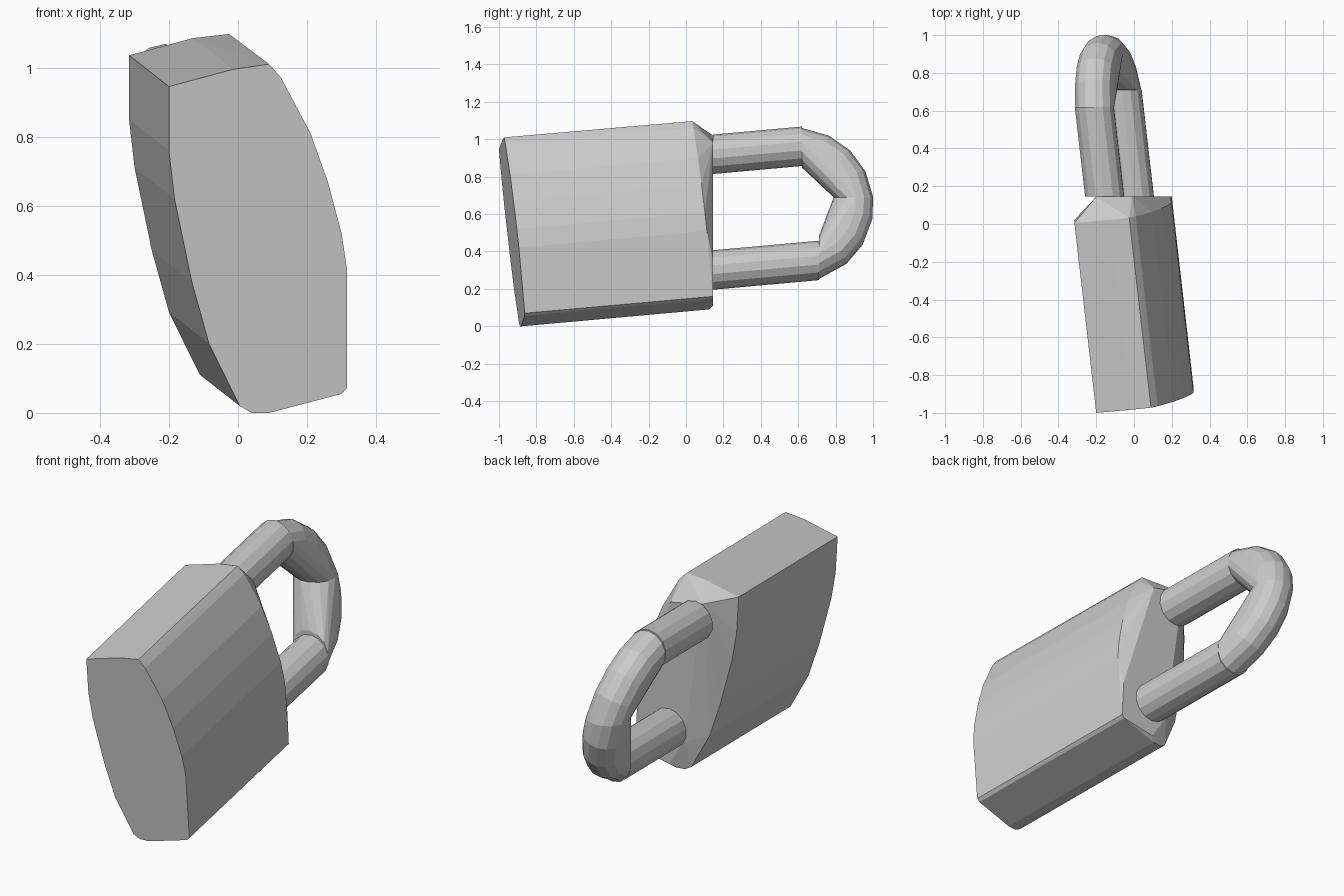
import bpy, bmesh, math
from mathutils import Vector

if "Cube" in bpy.data.objects:
    bpy.data.objects.remove(bpy.data.objects["Cube"])

D = Vector((-0.115, 1, 0.09))            # long axis of the tilted padlock
T = D.normalized()
C = Vector((-0.127, 0.583, 0.65))        # centre of the shackle bend
U = Vector((-0.075, -0.036, 0.308)).normalized()
R, TUBE, SIDES = 0.317, 0.105, 14


def hull(name, pts):
    bm = bmesh.new()
    for p in pts:
        bm.verts.new(p)
    res = bmesh.ops.convex_hull(bm, input=bm.verts[:])
    loose = {e for k in ("geom_interior", "geom_unused") for e in res[k]
             if isinstance(e, bmesh.types.BMVert)}
    bmesh.ops.delete(bm, geom=list(loose), context='VERTS')
    bmesh.ops.dissolve_limit(bm, angle_limit=math.radians(1),
                             verts=bm.verts[:], edges=bm.edges[:])
    bmesh.ops.recalc_face_normals(bm, faces=bm.faces[:])
    me = bpy.data.meshes.new(name)
    bm.to_mesh(me)
    bm.free()
    ob = bpy.data.objects.new(name, me)
    bpy.context.collection.objects.link(ob)
    return ob


def ring(centre, tangent, cut=None):
    """Circle round the tube; cut=(axis, value) slides it onto a flat plane."""
    t = tangent.normalized()
    n = U.cross(T).normalized()
    b = t.cross(n)
    pts = []
    for i in range(SIDES):
        a = 2 * math.pi * i / SIDES
        p = centre + TUBE * (math.cos(a) * n + math.sin(a) * b)
        if cut:
            p = p + t * ((cut[1] - p[cut[0]]) / t[cut[0]])
        pts.append(p)
    return pts


def bend_ring(deg, cut=None):
    a = math.radians(deg)
    return ring(C + R * (math.cos(a) * U + math.sin(a) * T),
                math.cos(a) * T - math.sin(a) * U, cut)


# Body: profile on the tilted front face, extruded along the axis
profile = [(-0.2, 0.945), (-0.014, 0.995), (0.09, 1.01), (0.125, 0.97), (0.21, 0.81),
           (0.26, 0.67), (0.30, 0.52), (0.315, 0.42), (0.315, 0.07), (0.30, 0.055),
           (0.09, 0), (0.04, 0), (0.005, 0.02), (-0.084, 0.2), (-0.134, 0.38),
           (-0.184, 0.62), (-0.2, 0.76)]
front = [Vector((x, -0.892 + 0.115 * x - 0.09 * z, z)) for x, z in profile]
back = [p + D * 1.005 for p in front]
for p in back:
    p.y = min(p.y, 0.145)
    p.z = min(p.z, 1.097)
# flat seat the shackle rises from
seat = [(-0.2, 1.02), (-0.01, 0.98), (0.19, 0.35), (0.2, 0.16), (0.0, 0.11), (-0.09, 0.25)]
hull("body", front + back + [Vector((x, 0.145, z)) for x, z in seat])

# Shackle legs
for name, s, end in (("upper_leg", 1, 0.62), ("lower_leg", -1, 0.71)):
    c = C + U * R * s
    hull(name, ring(c, T, (1, 0.145)) + ring(c, T, (1, end)))

# Shackle bend in two chunky halves
upper = bend_ring(13, (1, 0.62)) + bend_ring(88, (2, 0.69))
for deg in (32, 51, 70):
    upper += bend_ring(deg)
hull("upper_bend", upper)
lower = bend_ring(88, (2, 0.69)) + bend_ring(163, (1, 0.71))
for deg in (107, 126, 145):
    lower += bend_ring(deg)
hull("lower_bend", lower)
